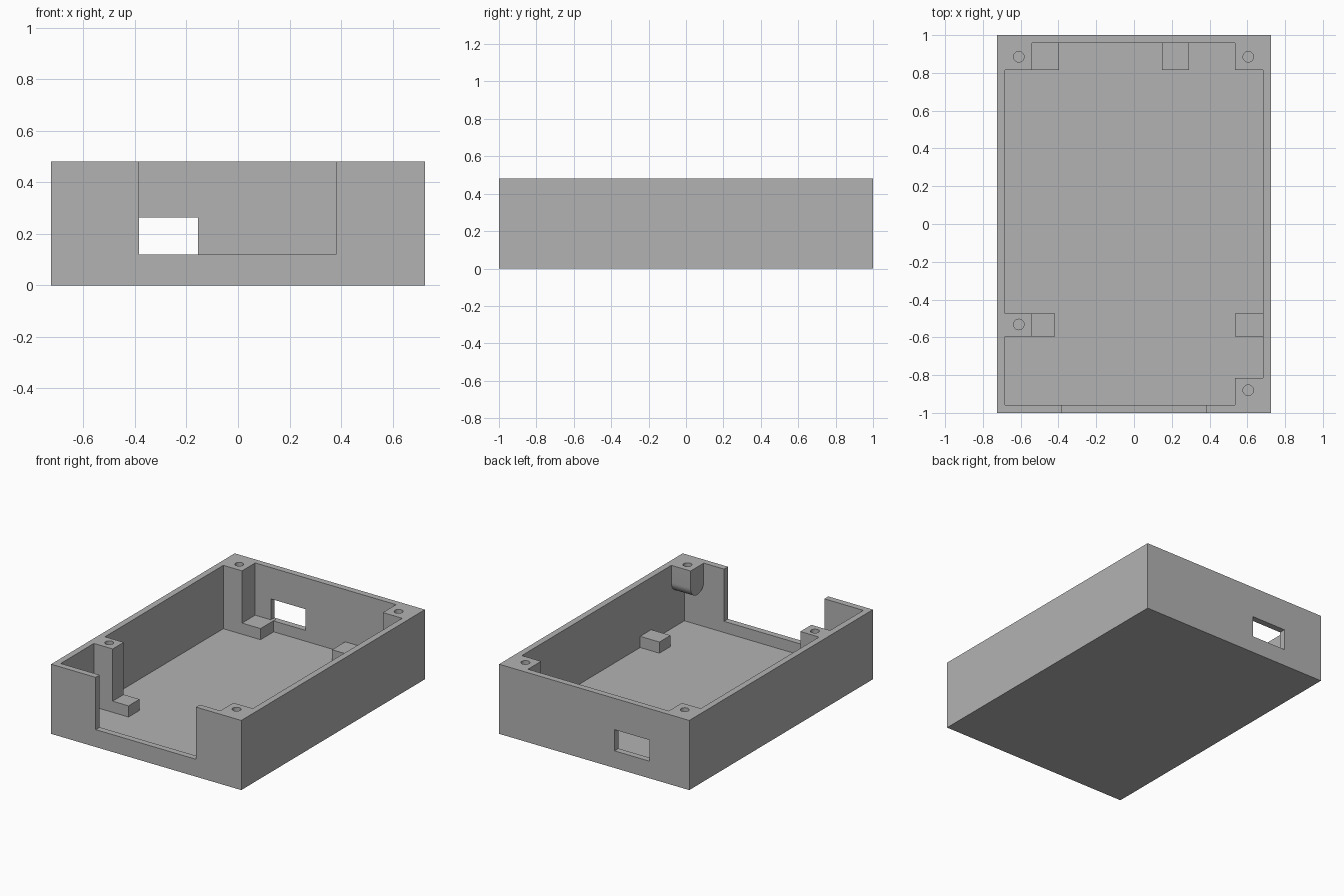
import bpy
import bmesh
from math import cos, sin, pi, radians
from mathutils import Matrix

if "Cube" in bpy.data.objects:
    bpy.data.objects.remove(bpy.data.objects["Cube"], do_unlink=True)

W, D, H = 0.725, 1.0, 0.48      # half width, half depth, height
WALL, FLOOR = 0.043, 0.043
IX, IY = W - WALL, D - WALL     # inner half sizes
SINK = 0.02                     # how far parts run into walls and floor
POST, SEAT = 0.143, 0.12        # post width, top of the low supports

grey = bpy.data.materials.new("plain grey")
grey.use_nodes = True
colour = (0.45, 0.45, 0.45, 1)
grey.diffuse_color = colour
grey.node_tree.nodes["Principled BSDF"].inputs["Base Color"].default_value = colour


def finish(name, bm):
    bmesh.ops.recalc_face_normals(bm, faces=bm.faces)
    mesh = bpy.data.meshes.new(name)
    bm.to_mesh(mesh)
    bm.free()
    mesh.materials.append(grey)
    ob = bpy.data.objects.new(name, mesh)
    bpy.context.collection.objects.link(ob)
    return ob


def box(name, x0, x1, y0, y1, z0, z1):
    bm = bmesh.new()
    size = Matrix.Diagonal((x1 - x0, y1 - y0, z1 - z0, 1))
    place = Matrix.Translation(((x0 + x1) / 2, (y0 + y1) / 2, (z0 + z1) / 2))
    bmesh.ops.create_cube(bm, size=1, matrix=place @ size)
    return finish(name, bm)


def hanging_post(name, x0, x1, y0, y1, zc):
    # U-shaped outline in y and z, extruded along x
    bm = bmesh.new()
    yc, r, steps = (y0 + y1) / 2, (y1 - y0) / 2, 24
    arc = [(yc - r * cos(pi * i / steps), zc - r * sin(pi * i / steps))
           for i in range(steps + 1)]
    outline = [(y0, H)] + arc + [(y1, H)]
    face = bm.faces.new([bm.verts.new((x0, y, z)) for y, z in outline])
    out = bmesh.ops.extrude_face_region(bm, geom=[face])
    moved = [v for v in out["geom"] if isinstance(v, bmesh.types.BMVert)]
    bmesh.ops.translate(bm, verts=moved, vec=(x1 - x0, 0, 0))
    return finish(name, bm)


def hole(name, x, y, depth=0.12, radius=0.028):
    bm = bmesh.new()
    bmesh.ops.create_cone(bm, cap_ends=True, segments=32, radius1=radius,
                          radius2=radius, depth=depth * 2,
                          matrix=Matrix.Translation((x, y, H)))
    return finish(name, bm)


def combine(target, part, operation):
    mod = target.modifiers.new(part.name, "BOOLEAN")
    mod.operation, mod.solver, mod.object = operation, "EXACT", part
    with bpy.context.temp_override(object=target, active_object=target):
        bpy.ops.object.modifier_apply(modifier=mod.name)
    bpy.data.objects.remove(part, do_unlink=True)


# Open tray
case = box("open_case", -W, W, -D, D, 0, H)
combine(case, box("cavity", -IX, IX, -IY, IY, FLOOR, H + 0.1), "DIFFERENCE")

# Front notch and back window
combine(case, box("front_notch", -0.385, 0.38, -D - 0.1, -IY + 0.01, SEAT, H + 0.1), "DIFFERENCE")
combine(case, box("back_window", -0.42, -0.155, IY - 0.01, D + 0.1, 0.118, 0.264), "DIFFERENCE")

# Tall posts along the right wall
inner = IX - POST
back = IY - POST
combine(case, box("back_right_post", -IX - SINK, -inner, back, IY + SINK, SINK, H), "UNION")
combine(case, box("side_right_post", -IX - SINK, -inner, -0.595, -0.475, SINK, H), "UNION")

# Low supports on the floor
combine(case, box("back_right_support", -inner - SINK, -0.398, back, IY + SINK, SINK, SEAT), "UNION")
combine(case, box("back_support", 0.147, 0.29, back, IY + SINK, SINK, SEAT), "UNION")
combine(case, box("side_right_support", -inner - SINK, -0.418, -0.595, -0.475, SINK, SEAT), "UNION")
combine(case, box("side_left_support", 0.535, IX + SINK, -0.595, -0.475, SINK, SEAT), "UNION")

# Round-bottomed hanging posts in the left corners
for name, y0, y1 in (("back_left_post", back, IY + 0.002),
                     ("front_left_post", -IY - 0.002, -back)):
    combine(case, hanging_post(name, 0.535, IX + SINK, y0, y1, 0.36), "UNION")

# Screw holes
for x, y in ((-0.61, 0.885), (0.605, 0.885), (-0.61, -0.532), (0.605, -0.88)):
    combine(case, hole("screw_hole", x, y), "DIFFERENCE")

# Smooth the round parts only
bpy.ops.object.select_all(action="DESELECT")
case.select_set(True)
bpy.context.view_layer.objects.active = case
bpy.ops.object.shade_smooth_by_angle(angle=radians(30))
